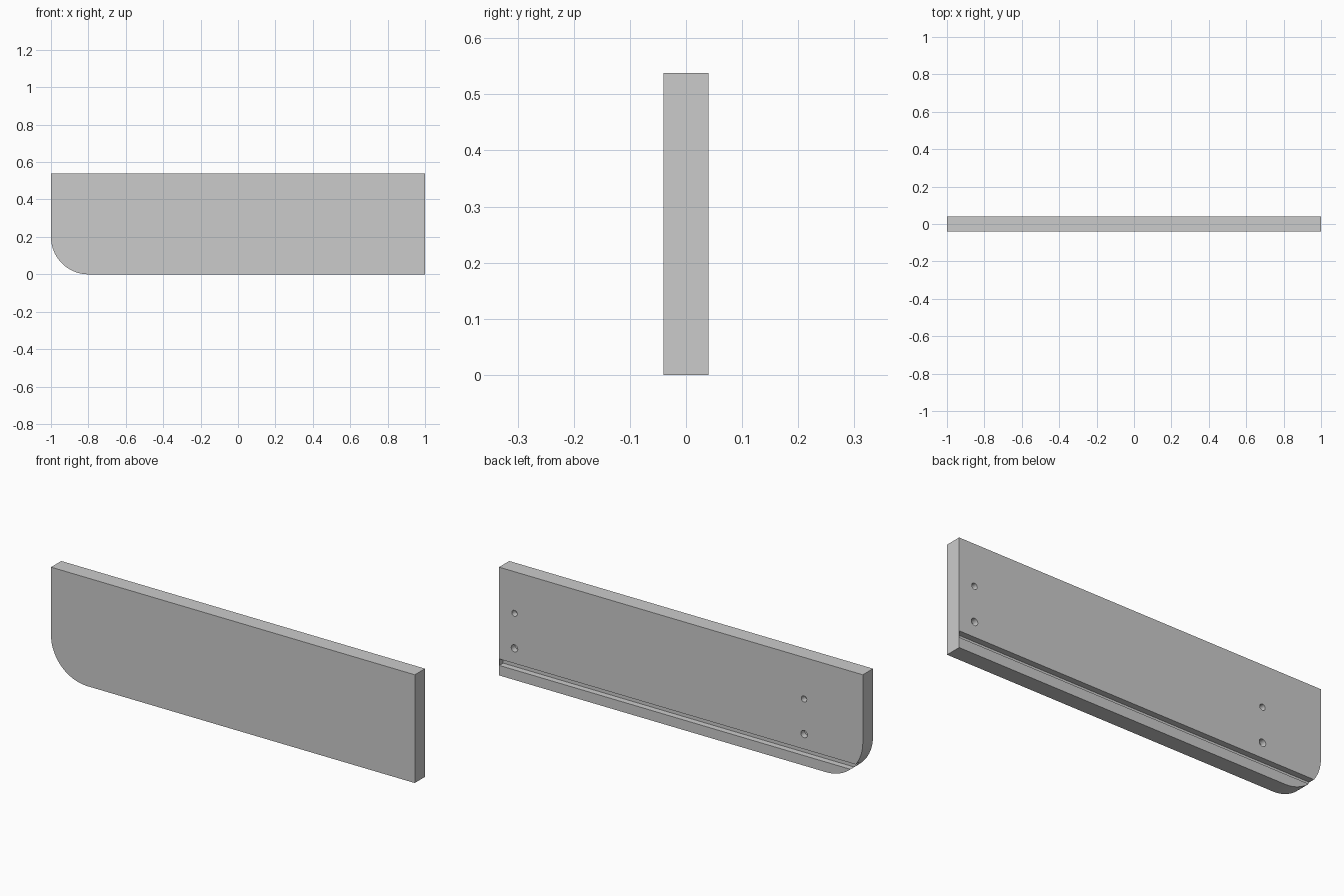
import bpy, bmesh, math

if "Cube" in bpy.data.objects:
    bpy.data.objects.remove(bpy.data.objects["Cube"])

LENGTH, THICK, HEIGHT, R = 2.0, 0.08, 0.538, 0.2
BACK = THICK / 2


def prism(name, pts, y0, y1):
    """Extrude an x-z outline from y0 to y1."""
    bm = bmesh.new()
    face = bm.faces.new([bm.verts.new((x, y0, z)) for x, z in pts])
    ext = bmesh.ops.extrude_face_region(bm, geom=[face])
    moved = [v for v in ext["geom"] if isinstance(v, bmesh.types.BMVert)]
    bmesh.ops.translate(bm, vec=(0, y1 - y0, 0), verts=moved)
    bmesh.ops.recalc_face_normals(bm, faces=bm.faces)
    mesh = bpy.data.meshes.new(name)
    bm.to_mesh(mesh)
    bm.free()
    obj = bpy.data.objects.new(name, mesh)
    bpy.context.collection.objects.link(obj)
    return obj


def arc(cx, cz, r, a0, a1, n):
    return [(cx + r * math.cos(a0 + (a1 - a0) * i / n),
             cz + r * math.sin(a0 + (a1 - a0) * i / n)) for i in range(n + 1)]


# Drawer side board with one rounded lower corner
outline = arc(-1 + R, R, R, math.pi, 1.5 * math.pi, 24)
outline += [(1, 0), (1, HEIGHT), (-1, HEIGHT)]
panel = prism("side_panel", outline, -BACK, BACK)

# Groove along the inner face, closed by a thin skin at the straight end
cutters = [prism("groove_cutter",
                 [(-1.1, 0.05), (0.998, 0.05), (0.998, 0.082), (-1.1, 0.082)],
                 BACK - 0.03, BACK + 0.05)]

# Two pairs of blind fixing holes
for x in (-0.677, 0.915):
    for z, r in ((0.157, 0.018), (0.331, 0.015)):
        circle = arc(x, z, r, 0, 2 * math.pi, 32)[:-1]
        cutters.append(prism("hole_cutter", circle, BACK - 0.03, BACK + 0.05))

bpy.context.view_layer.objects.active = panel
panel.select_set(True)
for cutter in cutters:
    cutter.hide_render = True
    mod = panel.modifiers.new("cut", "BOOLEAN")
    mod.operation = "DIFFERENCE"
    mod.solver = "EXACT"
    mod.object = cutter
    bpy.ops.object.modifier_apply(modifier=mod.name)
    bpy.data.objects.remove(cutter)

bpy.ops.object.shade_smooth_by_angle(angle=math.radians(30))
